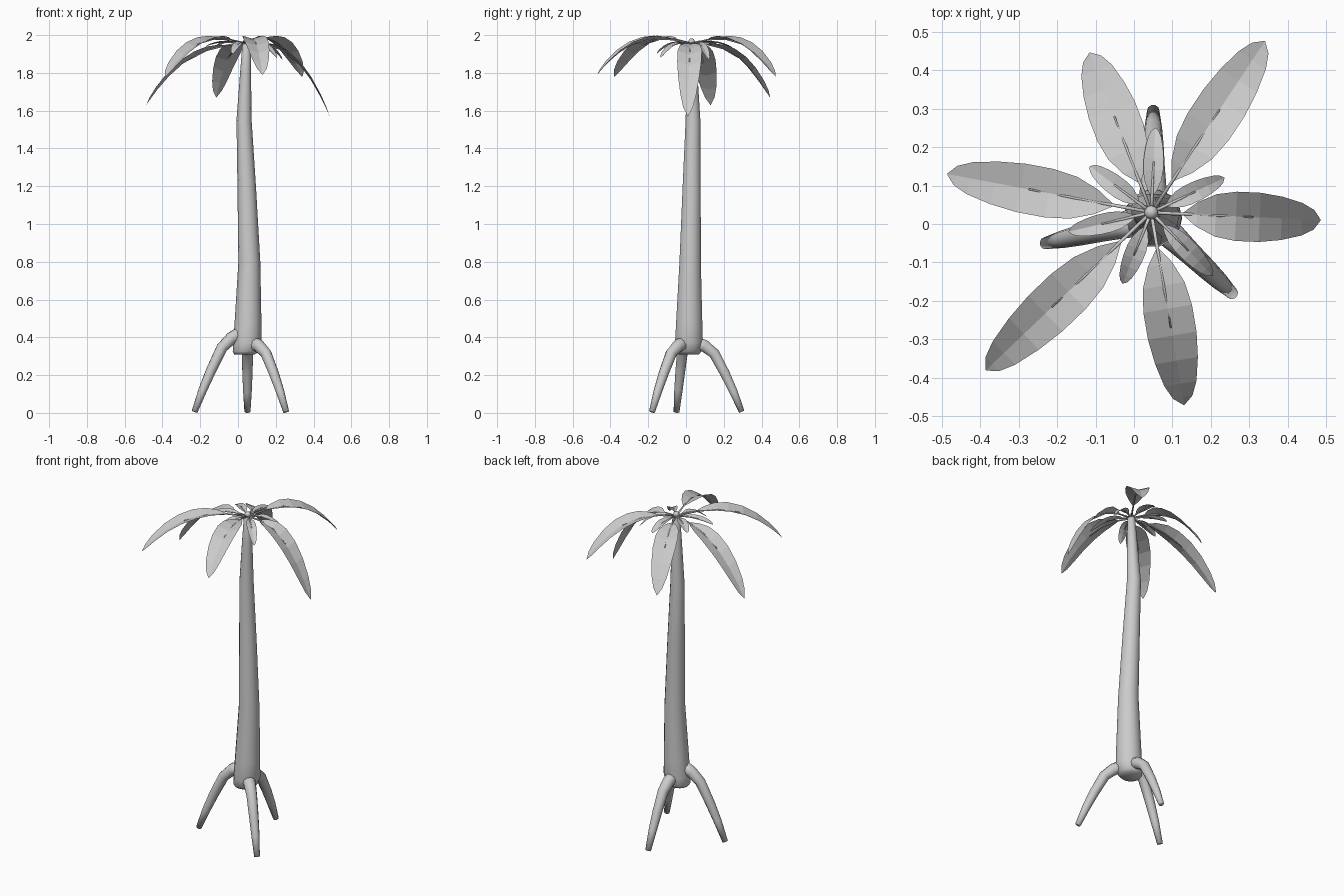
import bpy, bmesh, math
from mathutils import Vector

if "Cube" in bpy.data.objects:
    bpy.data.objects.remove(bpy.data.objects["Cube"])

grey = bpy.data.materials.new("plain_grey")
grey.use_nodes = True
grey.diffuse_color = (0.6, 0.6, 0.6, 1)
grey.node_tree.nodes["Principled BSDF"].inputs["Base Color"].default_value = (0.6, 0.6, 0.6, 1)


def finish(name, bm, smooth):
    mesh = bpy.data.meshes.new(name)
    bm.to_mesh(mesh)
    bm.free()
    mesh.materials.append(grey)
    for f in mesh.polygons:
        f.use_smooth = smooth
    obj = bpy.data.objects.new(name, mesh)
    bpy.context.collection.objects.link(obj)
    return obj


def tube(name, path, sides, upright=False):
    """Skin a path of (x, y, z, radius) with rings and capped ends."""
    bm = bmesh.new()
    pts = [Vector(p[:3]) for p in path]
    rings = []
    for i, p in enumerate(pts):
        d = pts[min(i + 1, len(pts) - 1)] - pts[max(i - 1, 0)]
        d = Vector((0, 0, 1)) if upright else d.normalized()
        side = Vector((1, 0, 0)) if upright else d.cross(Vector((0, 0, 1))).normalized()
        up = d.cross(side)
        rings.append([bm.verts.new(p + path[i][3] * (side * math.cos(a) + up * math.sin(a)))
                      for a in (math.tau * k / sides for k in range(sides))])
    for a, b in zip(rings, rings[1:]):
        for k in range(sides):
            n = (k + 1) % sides
            bm.faces.new((a[k], a[n], b[n], b[k]))
    bm.faces.new(rings[0][::-1])
    bm.faces.new(rings[-1])
    bmesh.ops.recalc_face_normals(bm, faces=bm.faces)
    return finish(name, bm, True)


# Trunk, slightly leaning and tapering
tube("trunk", [(0.035, 0.015, 0.31, 0.055), (0.04, 0.015, 0.325, 0.068), (0.05, 0.015, 0.37, 0.075),
               (0.053, 0.017, 0.48, 0.071), (0.06, 0.022, 0.8, 0.058), (0.046, 0.03, 1.2, 0.049),
               (0.032, 0.037, 1.55, 0.040), (0.04, 0.032, 1.8, 0.029),
               (0.045, 0.03, 1.95, 0.022), (0.045, 0.03, 1.97, 0.012)], 14, True)

# Stilt roots arching out to the ground
ROOT = [(0.08, 0.40, 0.040), (0.30, 0.375, 0.034), (0.48, 0.33, 0.030),
        (0.68, 0.22, 0.027), (0.84, 0.12, 0.023), (1.0, 0.006, 0.016)]
for side, tx, ty, lift in (("back", 0.05, 0.295, -0.03), ("right", -0.23, -0.05, 0.03),
                           ("left", 0.255, -0.18, -0.03)):
    path = [(0.05 + (tx - 0.05) * t, 0.015 + (ty - 0.015) * t, z + lift * (1 - t), r)
            for t, z, r in ROOT]
    root = tube(side + "_root", path, 10)

# Growing bud on top of the trunk
bm = bmesh.new()
bmesh.ops.create_icosphere(bm, subdivisions=2, radius=0.018)
bmesh.ops.translate(bm, verts=bm.verts, vec=(0.045, 0.03, 1.965))
finish("crown_bud", bm, True)

LEAF = [(0, 0.003), (0.18, 0.008), (0.27, 0.5), (0.38, 0.86), (0.5, 1), (0.64, 1),
        (0.77, 0.88), (0.89, 0.66), (0.96, 0.4), (1, 0.02)]


def leaf(name, tip, rise, width):
    """Folded blade that rises from the crown and droops towards its tip."""
    start = Vector((0.045, 0.03, 1.955))
    tip = Vector(tip)
    out = Vector((tip.x - start.x, tip.y - start.y, 0))
    across = Vector((-out.y, out.x, 0)).normalized()
    drop = tip.z - start.z - rise

    def spine(t):
        return start + out * t + Vector((0, 0, rise * t + drop * t ** 2.6))

    bm = bmesh.new()
    rows = []
    for t, w in LEAF:
        w *= width
        c = spine(t)
        lift = Vector((0, 0, 0.3 * w))
        rows.append([bm.verts.new(v) for v in (c - across * w + lift, c, c + across * w + lift)])
    for a, b in zip(rows, rows[1:]):
        for k in range(2):
            bm.faces.new((a[k], b[k], b[k + 1], a[k + 1]))
    finish(name, bm, False)
    tube(name + "_stalk", [(*spine(t), 0.005 * (1.1 - t)) for t in (0, 0.2, 0.4, 0.6)], 5)


# Long outer leaves: tip position and initial rise
for i, (x, y, z, rise) in enumerate([
        (0.485, 0.01, 1.57, 0.02), (0.34, 0.475, 1.78, 0.13), (-0.115, 0.445, 1.67, 0.0),
        (-0.485, 0.13, 1.63, -0.02), (-0.385, -0.38, 1.78, 0.13), (0.13, -0.47, 1.79, 0.13)]):
    leaf(f"outer_leaf_{i + 1}", (x, y, z), rise, 0.064)

# Short inner leaves
for i, (x, y, z) in enumerate([
        (0.055, 0.25, 1.93), (0.235, 0.12, 1.87), (0.205, -0.135, 1.88),
        (-0.03, -0.155, 1.9), (-0.17, -0.02, 1.94), (-0.115, 0.15, 1.94)]):
    leaf(f"inner_leaf_{i + 1}", (x, y, z), 0.03, 0.026)
